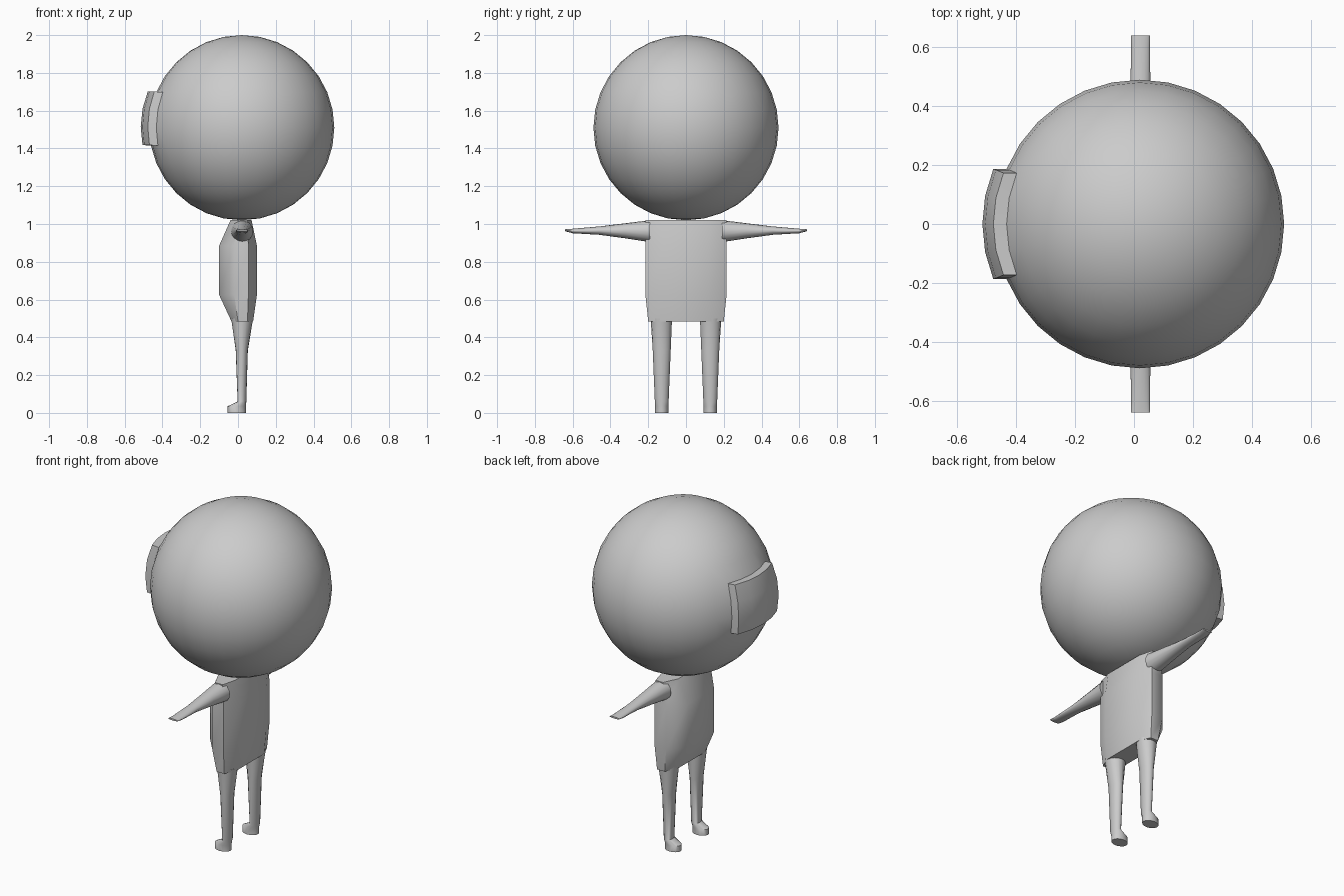
import bpy, bmesh, math
from mathutils import Vector

if "Cube" in bpy.data.objects:
    bpy.data.objects.remove(bpy.data.objects["Cube"])

grey = bpy.data.materials.new("plain grey")
grey.diffuse_color = (0.6, 0.6, 0.6, 1)
grey.use_nodes = True
grey.node_tree.nodes["Principled BSDF"].inputs["Base Color"].default_value = grey.diffuse_color


def finish(bm, name, angle):
    bmesh.ops.recalc_face_normals(bm, faces=bm.faces)
    me = bpy.data.meshes.new(name)
    bm.to_mesh(me)
    bm.free()
    me.materials.append(grey)
    ob = bpy.data.objects.new(name, me)
    bpy.context.collection.objects.link(ob)
    bpy.ops.object.select_all(action='DESELECT')
    ob.select_set(True)
    bpy.context.view_layer.objects.active = ob
    bpy.ops.object.shade_smooth_by_angle(angle=math.radians(angle))
    return ob


def loft(name, rings, angle=50):
    """Skin a list of point rings and cap both ends."""
    bm = bmesh.new()
    loops = [[bm.verts.new(p) for p in ring] for ring in rings]
    n = len(loops[0])
    for a, b in zip(loops, loops[1:]):
        for i in range(n):
            j = (i + 1) % n
            bm.faces.new((a[i], a[j], b[j], b[i]))
    bm.faces.new(loops[0])
    bm.faces.new(loops[-1])
    return finish(bm, name, angle)


def circle(n=16):
    return [(math.cos(2 * math.pi * i / n), math.sin(2 * math.pi * i / n)) for i in range(n)]


# head: sphere with the visor patch pushed out towards -x
bm = bmesh.new()
bmesh.ops.create_uvsphere(bm, u_segments=32, v_segments=16, radius=0.49)
patch = []
for f in bm.faces:
    c = f.calc_center_median()
    if c.x < 0 and abs(c.y) < 0.187 and -0.095 < c.z < 0.187:
        patch.append(f)
ext = bmesh.ops.extrude_face_region(bm, geom=patch)
moved = [v for v in ext["geom"] if isinstance(v, bmesh.types.BMVert)]
bmesh.ops.translate(bm, verts=moved, vec=(-0.045, 0, 0.004))
bmesh.ops.translate(bm, verts=bm.verts, vec=(0.02, 0, 1.51))
finish(bm, "head_with_visor", 68)

# torso: chamfered slab, narrowed at hips and shoulders
# (z, back x, front x, side x range, half width, half width of flat)
levels = [(0.485, -0.035, 0.08, 0.0, 0.05, 0.20, 0.13),
          (0.625, -0.10, 0.10, -0.02, 0.055, 0.215, 0.12),
          (0.885, -0.10, 0.10, -0.02, 0.055, 0.215, 0.12),
          (1.02, -0.04, 0.072, 0.0, 0.05, 0.215, 0.13)]
rings = []
for z, x0, x1, s0, s1, w, f in levels:
    half = [(x1, f), (s1, w), (s0, w), (x0, f)]
    ring = half + [(x, -y) for x, y in reversed(half)]
    rings.append([Vector((x, y, z)) for x, y in ring])
loft("torso", rings, 50)

# arm: tapered tube flattening into a thin hand (y, z, half x, half z)
arm = [(0.19, 0.962, 0.058, 0.058), (0.32, 0.964, 0.045, 0.04),
       (0.46, 0.965, 0.034, 0.022), (0.60, 0.963, 0.032, 0.012),
       (0.64, 0.967, 0.032, 0.005)]
# leg and foot: (z, x min, x max, y min, y max)
leg = [(0.0, -0.055, 0.042, 0.092, 0.165), (0.035, -0.055, 0.042, 0.092, 0.165),
       (0.06, -0.002, 0.044, 0.092, 0.165), (0.33, -0.012, 0.052, 0.081, 0.176),
       (0.50, -0.036, 0.08, 0.074, 0.187)]
for side, s in (("left", 1), ("right", -1)):
    loft(side + "_arm", [[Vector((0.022 + rx * c, s * y, z + rz * d)) for c, d in circle()]
                         for y, z, rx, rz in arm])
    loft(side + "_leg", [[Vector(((a + b) / 2 + (b - a) / 2 * c, s * ((p + q) / 2 + (q - p) / 2 * d), z))
                          for c, d in circle()] for z, a, b, p, q in leg])
